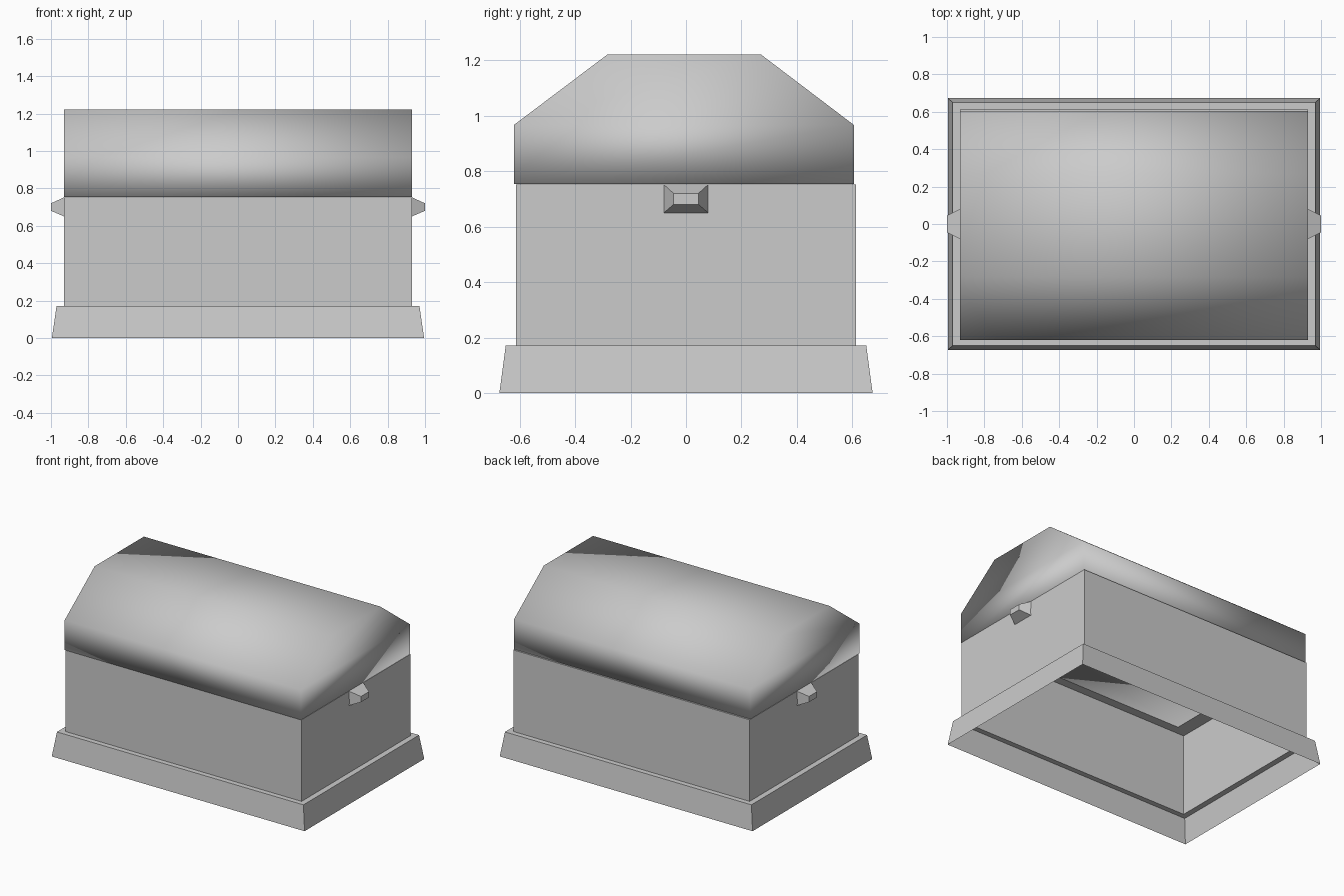
import bpy
import bmesh

default = bpy.data.objects.get("Cube")
if default:
    bpy.data.objects.remove(default, do_unlink=True)

grey = bpy.data.materials.new("plain grey")
grey.use_nodes = True
grey.diffuse_color = (0.6, 0.6, 0.6, 1)
grey.node_tree.nodes["Principled BSDF"].inputs["Base Color"].default_value = (0.6, 0.6, 0.6, 1)


def finish(name, bm, smooth=False):
    for f in bm.faces:
        f.smooth = smooth
    mesh = bpy.data.meshes.new(name)
    bm.to_mesh(mesh)
    bm.free()
    mesh.materials.append(grey)
    obj = bpy.data.objects.new(name, mesh)
    bpy.context.collection.objects.link(obj)


def bridge(bm, a, b):
    n = len(a)
    for i in range(n):
        bm.faces.new((a[i], a[(i + 1) % n], b[(i + 1) % n], b[i]))


def rect_shell(name, levels):
    # open shell through rectangular levels (half width, half depth, height)
    bm = bmesh.new()
    loops = [[bm.verts.new((sx * x, sy * y, z)) for sx, sy in ((-1, -1), (1, -1), (1, 1), (-1, 1))]
             for x, y, z in levels]
    for a, b in zip(loops, loops[1:]):
        bridge(bm, a, b)
    finish(name, bm)


# Tapered plinth with its ledge, and the open-bottomed box with a flat rim
W, D, LEDGE, RIM = 0.93, 0.613, 0.172, 0.752
rect_shell("plinth", [(0.995, 0.673, 0), (0.97, 0.65, LEDGE), (W, D, LEDGE)])
rect_shell("box_walls", [(W, D, LEDGE), (W, D, RIM), (0.83, 0.55, RIM)])

# Faceted lid, closed underneath, each end made of a rectangle and a trapezoid
profile = [(-0.62, RIM + 0.002), (0.605, RIM + 0.002), (0.605, 0.967),
           (0.27, 1.221), (-0.283, 1.221), (-0.62, 0.967)]
bm = bmesh.new()
ends = [[bm.verts.new((x, y, z)) for y, z in profile] for x in (-W, W)]
bridge(bm, *ends)
for end in ends:
    bm.faces.new([end[i] for i in (0, 1, 2, 5)])
    bm.faces.new([end[i] for i in (5, 2, 3, 4)])
bmesh.ops.recalc_face_normals(bm, faces=bm.faces)
finish("lid", bm, smooth=True)

# Handle on each end: a tapered bracket and a flat faceted ring
outer_half = [(0.0, 0.41), (0.11, 0.46), (0.16, 0.577), (0.113, 0.685), (0.06, 0.705)]
inner_half = [(0.0, 0.46), (0.083, 0.492), (0.12, 0.577), (0.085, 0.657), (0.05, 0.68)]


def full(half):
    return [(-y, z) for y, z in reversed(half[1:])] + half


for side, s in (("left", 1), ("right", -1)):
    bm = bmesh.new()
    loops = []
    for x, y, z0, z1 in ((W, 0.08, 0.65, RIM), (1.0, 0.045, 0.68, 0.72)):
        loops.append([bm.verts.new((s * x, a, b)) for a, b in ((-y, z0), (y, z0), (y, z1), (-y, z1))])
    bridge(bm, *loops)
    for lp in loops:
        bm.faces.new(lp)
    bmesh.ops.recalc_face_normals(bm, faces=bm.faces)
    finish(side + "_handle_bracket", bm)

    bm = bmesh.new()
    rows = [[bm.verts.new((s * (W + 0.002), y, z)) for y, z in full(half)]
            for half in (outer_half, inner_half)]
    for i in range(len(rows[0]) - 1):
        quad = [rows[0][i], rows[0][i + 1], rows[1][i + 1], rows[1][i]]
        bm.faces.new(quad if s > 0 else quad[::-1])
    finish(side + "_handle_ring", bm)
